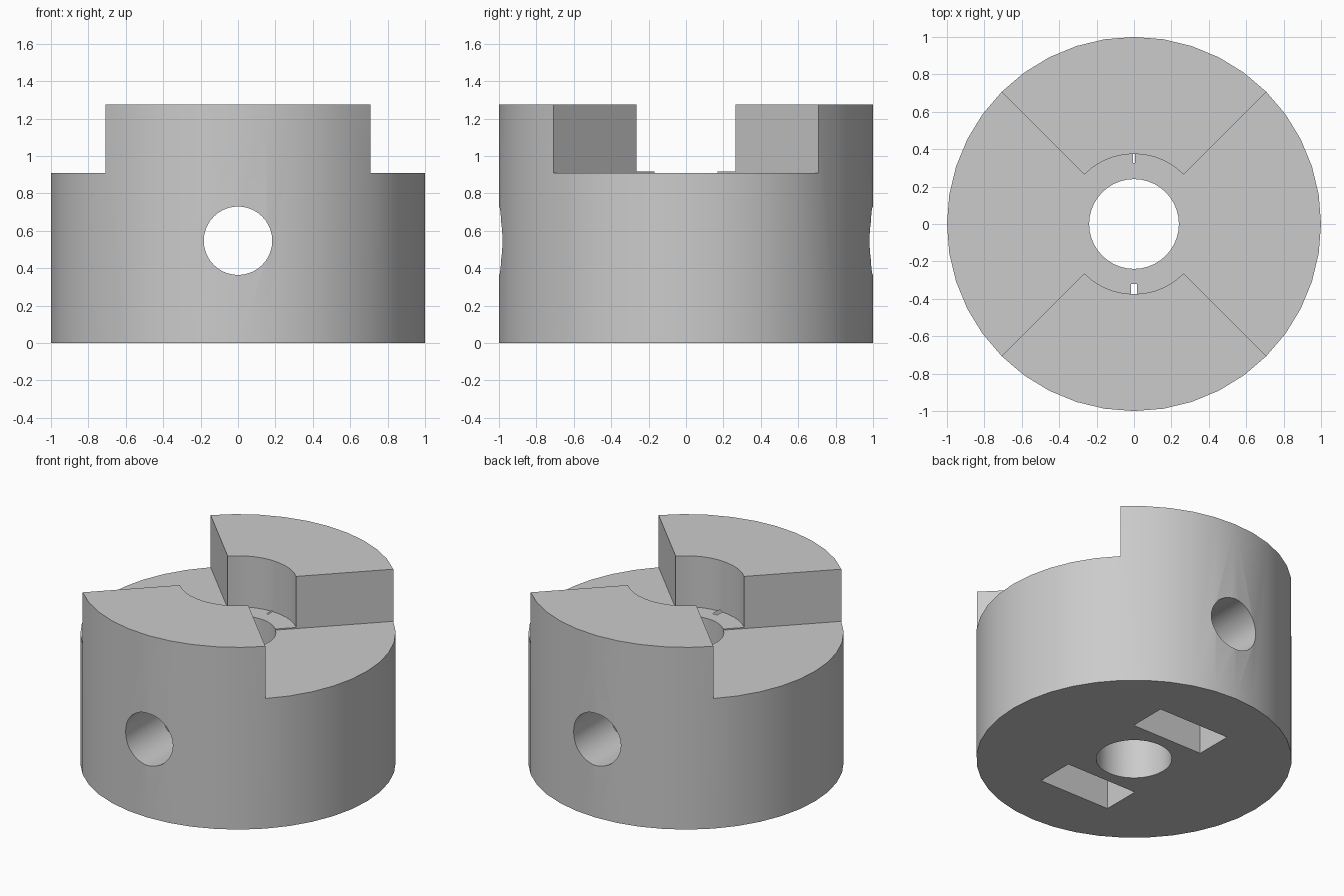
import bpy
import math

old = bpy.data.objects.get("Cube")
if old:
    bpy.data.objects.remove(old, do_unlink=True)

BASE_TOP, STEP_TOP, JAW_TOP = 0.91, 0.918, 1.275
HOLE_Z = 0.547


def prism(name, outline, start, depth, axis="z"):
    """Extrude a closed 2D outline along z, or an xz outline along y."""
    def place(a, b, c):
        return (a, b, c) if axis == "z" else (a, c, b)
    n = len(outline)
    verts = [place(a, b, c) for c in (start, start + depth) for a, b in outline]
    faces = [tuple(reversed(range(n))), tuple(range(n, 2 * n))]
    faces += [(i, (i + 1) % n, (i + 1) % n + n, i + n) for i in range(n)]
    if axis == "y":
        faces = [f[::-1] for f in faces]
    mesh = bpy.data.meshes.new(name)
    mesh.from_pydata(verts, [], faces)
    obj = bpy.data.objects.new(name, mesh)
    bpy.context.collection.objects.link(obj)
    return obj


def circle(radius, sides, centre=(0, 0)):
    return [(centre[0] + radius * math.cos(math.tau * i / sides),
             centre[1] + radius * math.sin(math.tau * i / sides))
            for i in range(sides)]


def nut_outline(peak):
    """Slot open at the bottom, with a pointed hexagonal roof."""
    half = 0.275
    eave = peak - half * math.tan(math.radians(30))
    return [(-half, -0.2), (half, -0.2), (half, eave), (0, peak), (-half, eave)]


# Solid hub blank
hub = prism("coupling_hub", circle(1, 40), 0, JAW_TOP)

# Gaps between the two jaws, central recess, shaft bore and screw hole
cutters = [prism("jaw_gap", [(0, 0), (s * 2, -s * 2), (s * 2, s * 2)],
                 BASE_TOP, 1) for s in (1, -1)]
cutters += [
    prism("centre_recess", circle(0.375, 40), STEP_TOP, 1),
    prism("shaft_bore", circle(0.24, 40), -0.5, 2.5),
    prism("screw_hole", circle(0.183, 40, (0, HOLE_Z)), -1.5, 3, "y"),
]

# Nut slots opening through the underside
cutters += [
    prism("front_nut_slot", nut_outline(0.928), -0.59, 0.27, "y"),
    prism("back_nut_slot", nut_outline(0.921), 0.325, 0.265, "y"),
]

bpy.ops.object.select_all(action="DESELECT")
bpy.context.view_layer.objects.active = hub
hub.select_set(True)
for cutter in cutters:
    cutter.hide_render = True
    mod = hub.modifiers.new(cutter.name, "BOOLEAN")
    mod.operation = "DIFFERENCE"
    mod.solver = "EXACT"
    mod.object = cutter
    bpy.ops.object.modifier_apply(modifier=mod.name)
    bpy.data.objects.remove(cutter, do_unlink=True)

# Plain grey finish
grey = bpy.data.materials.new("light_grey")
grey.use_nodes = True
colour = (0.6, 0.6, 0.6, 1)
grey.diffuse_color = colour
grey.node_tree.nodes["Principled BSDF"].inputs["Base Color"].default_value = colour
hub.data.materials.clear()
hub.data.materials.append(grey)

bpy.ops.object.shade_smooth_by_angle(angle=math.radians(30))
